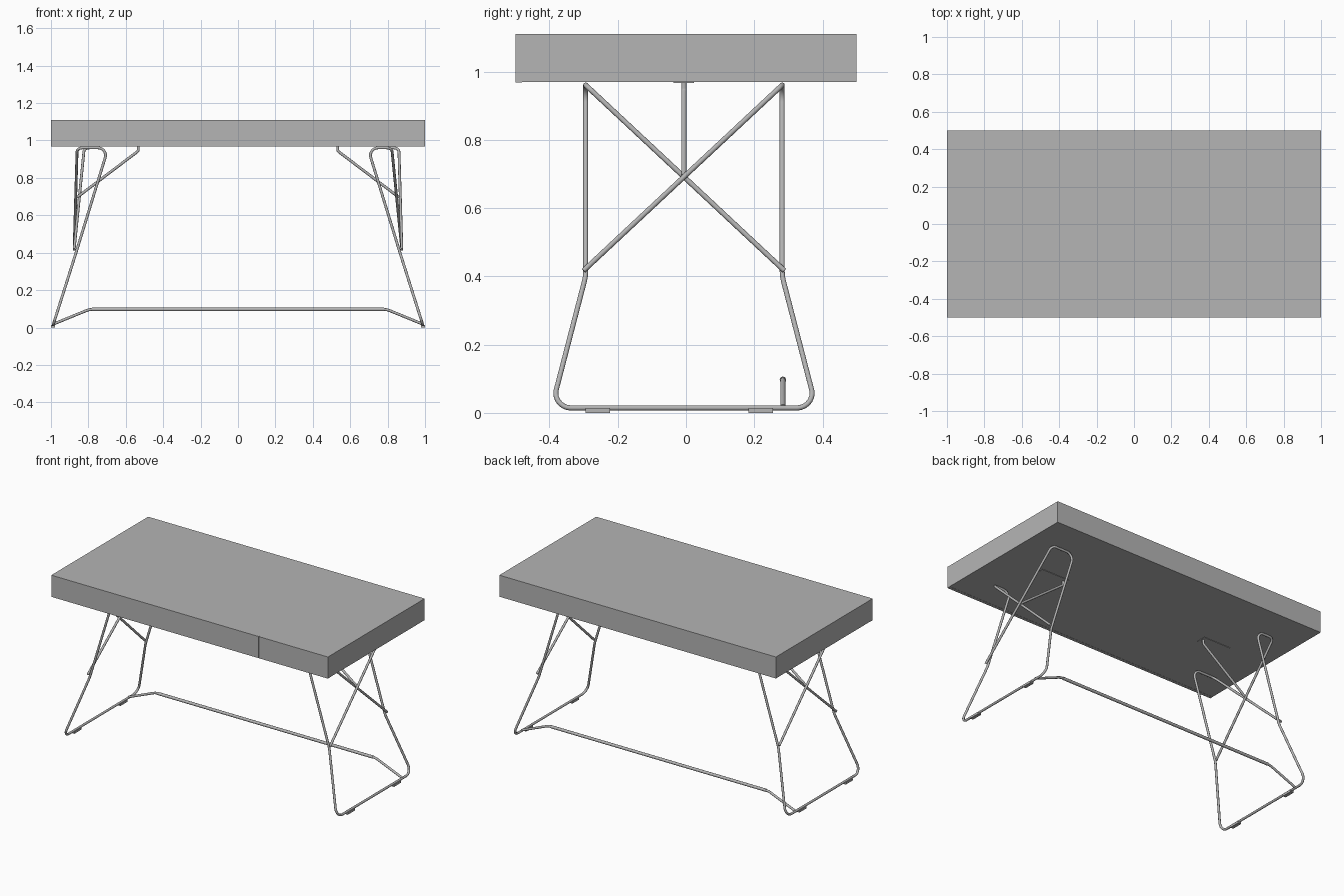
import bpy, math
from mathutils import Vector

if "Cube" in bpy.data.objects:
    bpy.data.objects.remove(bpy.data.objects["Cube"])

R = 0.0075      # tube radius
YC = -0.006     # centre line of the leg frames

# One dark grey for every part
GREY = bpy.data.materials.new("dark_grey")
GREY.diffuse_color = (0.46, 0.46, 0.46, 1)
GREY.use_nodes = True
GREY.node_tree.nodes["Principled BSDF"].inputs["Base Color"].default_value = GREY.diffuse_color


def fillet(points):
    """Turn (x, y, z, corner_radius) points into a path with round corners."""
    pts = [Vector(p[:3]) for p in points]
    path = [pts[0]]
    for i in range(1, len(pts) - 1):
        p, r = pts[i], points[i][3]
        a = (pts[i - 1] - p).normalized()
        b = (pts[i + 1] - p).normalized()
        half = a.angle(b) / 2
        centre = p + (a + b).normalized() * (r / math.sin(half))
        start = p + a * (r / math.tan(half)) - centre
        end = p + b * (r / math.tan(half)) - centre
        n = max(2, round((math.pi - 2 * half) / 0.2))
        for k in range(n + 1):
            v = start.lerp(end, k / n)
            path.append(centre + v.normalized() * r)
    return path + [pts[-1]]


def tube(name, points, radius=R):
    path = fillet(points)
    cu = bpy.data.curves.new(name, 'CURVE')
    cu.dimensions = '3D'
    cu.bevel_depth = radius
    cu.bevel_resolution = 4
    cu.use_fill_caps = True
    sp = cu.splines.new('POLY')
    sp.points.add(len(path) - 1)
    for q, p in zip(sp.points, path):
        q.co = (*p, 1)
    ob = bpy.data.objects.new(name, cu)
    bpy.context.collection.objects.link(ob)
    bpy.ops.object.select_all(action='DESELECT')
    ob.select_set(True)
    bpy.context.view_layer.objects.active = ob
    bpy.ops.object.convert(target='MESH')
    bpy.ops.object.shade_smooth_by_angle(angle=math.radians(40))
    ob = bpy.context.object
    ob.data.materials.append(GREY)
    return ob


def box(name, lo, hi):
    lo, hi = Vector(lo), Vector(hi)
    bpy.ops.mesh.primitive_cube_add(size=1, location=(lo + hi) / 2)
    ob = bpy.context.object
    ob.name = name
    ob.scale = [abs(c) for c in hi - lo]
    bpy.ops.object.transform_apply(location=False, rotation=False, scale=True)
    ob.data.materials.append(GREY)
    return ob


# Desk top: body and three drawer fronts with hairline gaps
box("desk_body", (-1, -0.48, 0.9695), (1, 0.5, 1.11))
for i, (x0, x1) in enumerate([(-1, -0.5005), (-0.4995, 0.4995), (0.5005, 1)]):
    box(f"drawer_front_{i + 1}", (x0, -0.5, 0.9685), (x1, -0.48, 1.11))


def half_frame(side, x_top):
    """Crossing brace end, top loop and leg down to the floor."""
    y = 0.288 * side
    return [(0.876, -y - 0.006 * side, 0.417, 0),
            (x_top, y, 0.9605, 0.03),
            (0.694, y, 0.9605, 0.04),
            (0.866, y, 0.40, 0.12),
            (0.988, y + 0.1 * side, 0.0145, 0.045)]


# Leg frames: one bent tube per end, the second turned half a circle
for end, s in (("right", 1), ("left", -1)):
    pts = half_frame(1, 0.86) + half_frame(-1, 0.822)[::-1]
    pts = [(s * x, YC + s * y, z, r) for x, y, z, r in pts]
    tube(f"leg_frame_{end}", pts)

    # Middle brace from the crossing up to its mounting plate
    tube(f"centre_brace_{end}", [(s * 0.862, YC, 0.695, 0),
                                 (s * 0.533, YC, 0.944, 0.015),
                                 (s * 0.533, YC, 0.97, 0)])
    box(f"mounting_plate_{end}", (s * 0.515, YC - 0.03, 0.967),
        (s * 0.715, YC + 0.03, 0.972))

    # Foot pads
    for n, y in (("front", -0.258), ("back", 0.219)):
        box(f"foot_pad_{n}_{end}", (s * 0.978, y - 0.036, 0),
            (s, y + 0.036, 0.014))

# Foot rail with a slightly thicker sleeve
tube("foot_rail", [(-0.988, 0.284, 0.018, 0), (-0.795, 0.284, 0.097, 0.08),
                   (0.795, 0.284, 0.097, 0.08), (0.988, 0.284, 0.018, 0)])
tube("foot_rail_sleeve", [(-0.78, 0.284, 0.097, 0), (0.78, 0.284, 0.097, 0)],
     0.0095)
